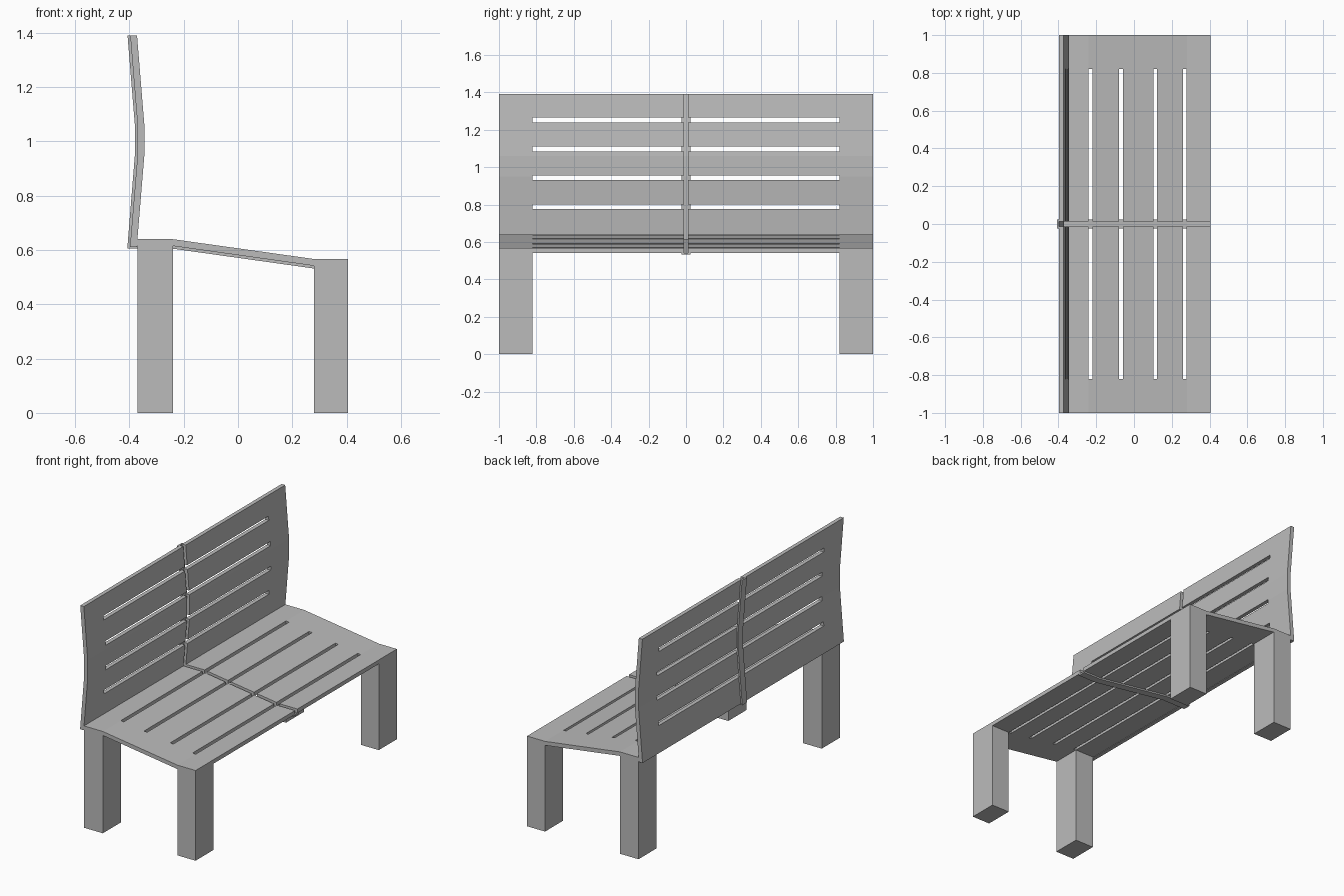
import bpy, bmesh

cube = bpy.data.objects.get("Cube")
if cube:
    bpy.data.objects.remove(cube)

grey = bpy.data.materials.new("plain grey")
grey.use_nodes = True
grey.diffuse_color = (0.5, 0.5, 0.5, 1)
grey.node_tree.nodes["Principled BSDF"].inputs["Base Color"].default_value = (0.5, 0.5, 0.5, 1)

THICK, STRAP, GAP, STRAP_HALF, LEG_IN = 0.025, 0.01, 0.012, 0.024, 0.82


def finish(name, bm, mirror):
    bmesh.ops.recalc_face_normals(bm, faces=bm.faces)
    mesh = bpy.data.meshes.new(name)
    bm.to_mesh(mesh)
    bm.free()
    mesh.materials.append(grey)
    ob = bpy.data.objects.new(name, mesh)
    bpy.context.collection.objects.link(ob)
    if mirror:
        mod = ob.modifiers.new("mirror halves", 'MIRROR')
        mod.use_axis = (False, True, False)
        mod.use_clip = False
        mod.use_mirror_merge = False
    return ob


def on_path(path, t):
    """Height of a bent line at parameter t; path is sorted (t, value)."""
    for (t0, v0), (t1, v1) in zip(path, path[1:]):
        if t <= t1 + 1e-6:
            return v0 + (v1 - v0) * (t - t0) / (t1 - t0)
    return path[-1][1]


def bent_sheet(name, path, place, slots, cols, near, far, mirror):
    """Extrude a bent line along y with thickness, leaving slots open in the first column."""
    ts = sorted({t for t, _ in path} | {t for s in slots for t in s})
    bm = bmesh.new()
    grid = {}
    for i, t in enumerate(ts):
        for j, y in enumerate(cols):
            for k, d in enumerate((near, far)):
                grid[i, j, k] = bm.verts.new(place(t, on_path(path, t) - d, y))

    def filled(i, j):
        if not (0 <= i < len(ts) - 1 and 0 <= j < len(cols) - 1):
            return False
        mid = (ts[i] + ts[i + 1]) / 2
        return not (j == 0 and any(a < mid < b for a, b in slots))

    for i in range(len(ts) - 1):
        for j in range(len(cols) - 1):
            if not filled(i, j):
                continue
            ring = [(i, j), (i + 1, j), (i + 1, j + 1), (i, j + 1)]
            for k in (0, 1):
                bm.faces.new([grid[a, b, k] for a, b in ring])
            beside = [(i, j - 1), (i + 1, j), (i, j + 1), (i - 1, j)]
            for n, cell in enumerate(beside):
                if not filled(*cell):
                    p, q = ring[n], ring[(n + 1) % 4]
                    bm.faces.new([grid[(*p, 0)], grid[(*q, 0)], grid[(*q, 1)], grid[(*p, 1)]])
    loose = [v for v in bm.verts if not v.link_faces]
    bmesh.ops.delete(bm, geom=loose, context='VERTS')
    return finish(name, bm, mirror)


# Side outlines of the backrest front and the seat top
back_path = [(0.612, -0.373), (0.95, -0.345), (1.06, -0.345), (1.39, -0.372)]
seat_path = [(-0.373, 0.64), (-0.24, 0.64), (0.28, 0.567), (0.405, 0.567)]
back_slots = [(z, z + 0.026) for z in (0.775, 0.93, 1.084, 1.24)]
seat_slots = [(x, x + 0.02) for x in (-0.24, -0.079, 0.103, 0.259)]


def upright(t, v, y):
    return (v, y, t)


def level(t, v, y):
    return (t, y, v)


# Slotted panels in two halves, with a narrow joint between them
halves = [GAP, LEG_IN, 1.0]
bent_sheet("backrest", back_path, upright, back_slots, halves, 0, THICK, True)
bent_sheet("seat", seat_path, level, seat_slots, halves, 0, THICK, True)

# Straps covering the joint behind the backrest and under the seat
width = [-STRAP_HALF, STRAP_HALF]
bent_sheet("backrest_strap", [(0.605, -0.373)] + back_path[1:], upright, [], width,
           THICK, THICK + STRAP, False)
bent_sheet("seat_strap", [(-0.398, 0.64)] + seat_path[1:], level, [], width,
           THICK, THICK + STRAP, False)

# Square legs
for name, x0, x1, top in (("back_legs", -0.37, -0.24, 0.64), ("front_legs", 0.28, 0.405, 0.567)):
    bent_sheet(name, [(x0, top - THICK), (x1, top - THICK)], level, [],
               [LEG_IN, 1.0], 0, top - THICK, True)
